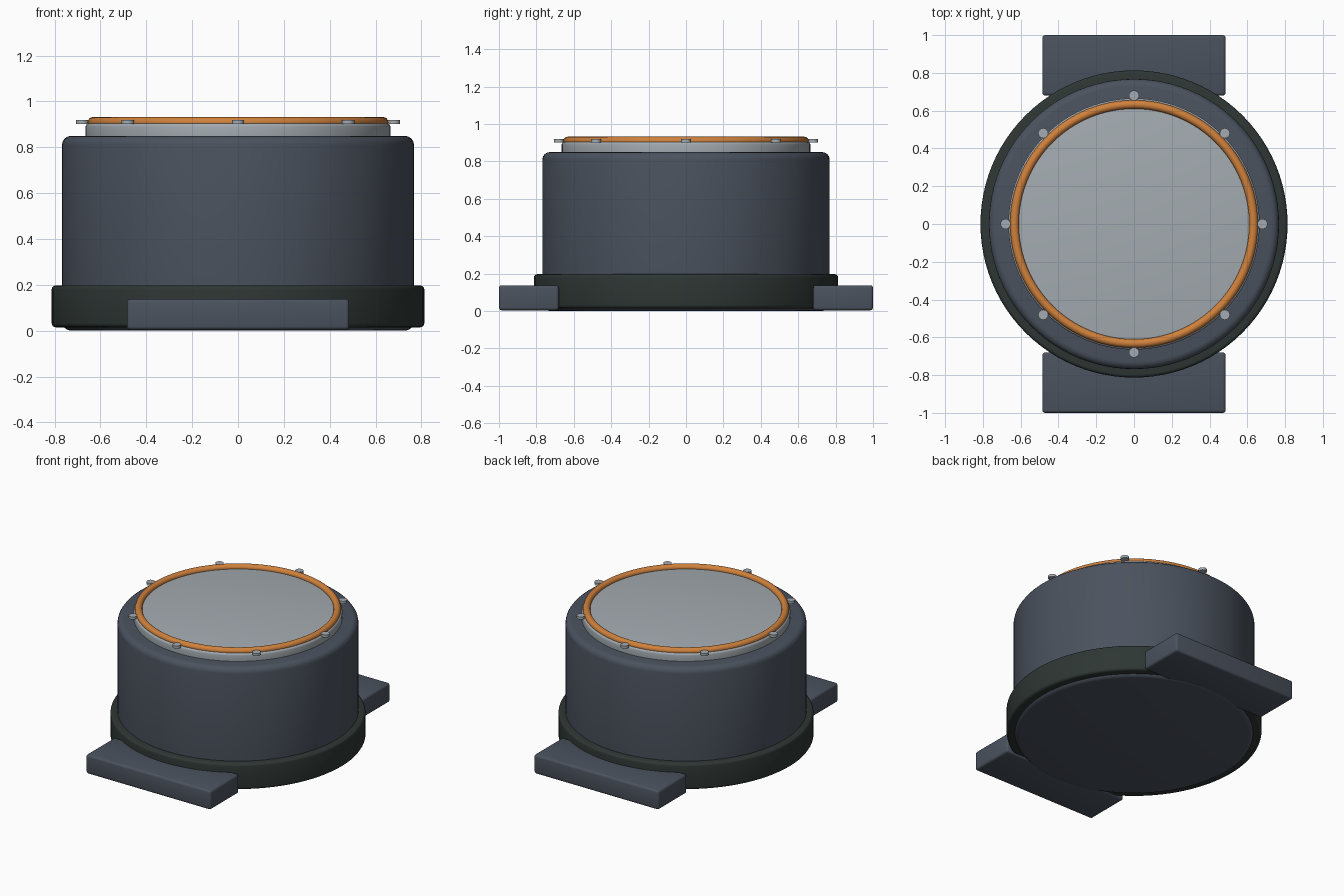
import bpy
import math

if "Cube" in bpy.data.objects:
    bpy.data.objects.remove(bpy.data.objects["Cube"])


def material(name, rgb):
    m = bpy.data.materials.new(name)
    m.diffuse_color = (*rgb, 1.0)
    m.use_nodes = True
    m.node_tree.nodes["Principled BSDF"].inputs["Base Color"].default_value = m.diffuse_color
    return m


slate = material("slate", (0.070, 0.085, 0.112))
dark_green = material("dark_green", (0.027, 0.037, 0.034))
light_grey = material("light_grey", (0.37, 0.41, 0.44))
orange = material("orange", (0.63, 0.22, 0.045))


def finish(name, mat, bevel=0.0, segments=4):
    """Name and colour the active object, round its edges and smooth it."""
    ob = bpy.context.object
    ob.name = name
    ob.data.materials.append(mat)
    if bevel:
        mod = ob.modifiers.new("rounding", "BEVEL")
        mod.width = bevel
        mod.segments = segments
        mod.limit_method = "ANGLE"
        mod.angle_limit = math.radians(40)
        bpy.ops.object.modifier_apply(modifier=mod.name)
    bpy.ops.object.shade_smooth_by_angle(angle=math.radians(35))
    return ob


def drum(name, mat, radius, z0, z1, bevel=0.0, sides=96, x=0.0, y=0.0):
    bpy.ops.mesh.primitive_cylinder_add(
        vertices=sides, radius=radius, depth=z1 - z0,
        location=(x, y, (z0 + z1) / 2))
    return finish(name, mat, bevel)


# Housing, base collar and lid
drum("housing", slate, 0.768, 0.0, 0.85, 0.04)
drum("base_collar", dark_green, 0.813, 0.015, 0.197, 0.018)
drum("lid", light_grey, 0.665, 0.83, 0.905, 0.015)

# Seal ring around the lid face
bpy.ops.mesh.primitive_torus_add(
    major_radius=0.633, minor_radius=0.023, major_segments=96,
    minor_segments=16, location=(0, 0, 0.909))
finish("seal_ring", orange)

# Bolts around the lid
for i in range(8):
    a = i * math.pi / 4
    drum(f"bolt_{i + 1}", light_grey, 0.027, 0.902, 0.92, sides=16,
         x=0.68 * math.cos(a), y=0.68 * math.sin(a))

# Mounting feet, front and back
for name, side in (("front_foot", -1), ("back_foot", 1)):
    bpy.ops.mesh.primitive_cube_add(size=1, location=(0, side * 0.84, 0.071))
    bpy.context.object.scale = (0.97, 0.32, 0.134)
    bpy.ops.object.transform_apply(location=False, rotation=False, scale=True)
    finish(name, slate, 0.015, 3)
